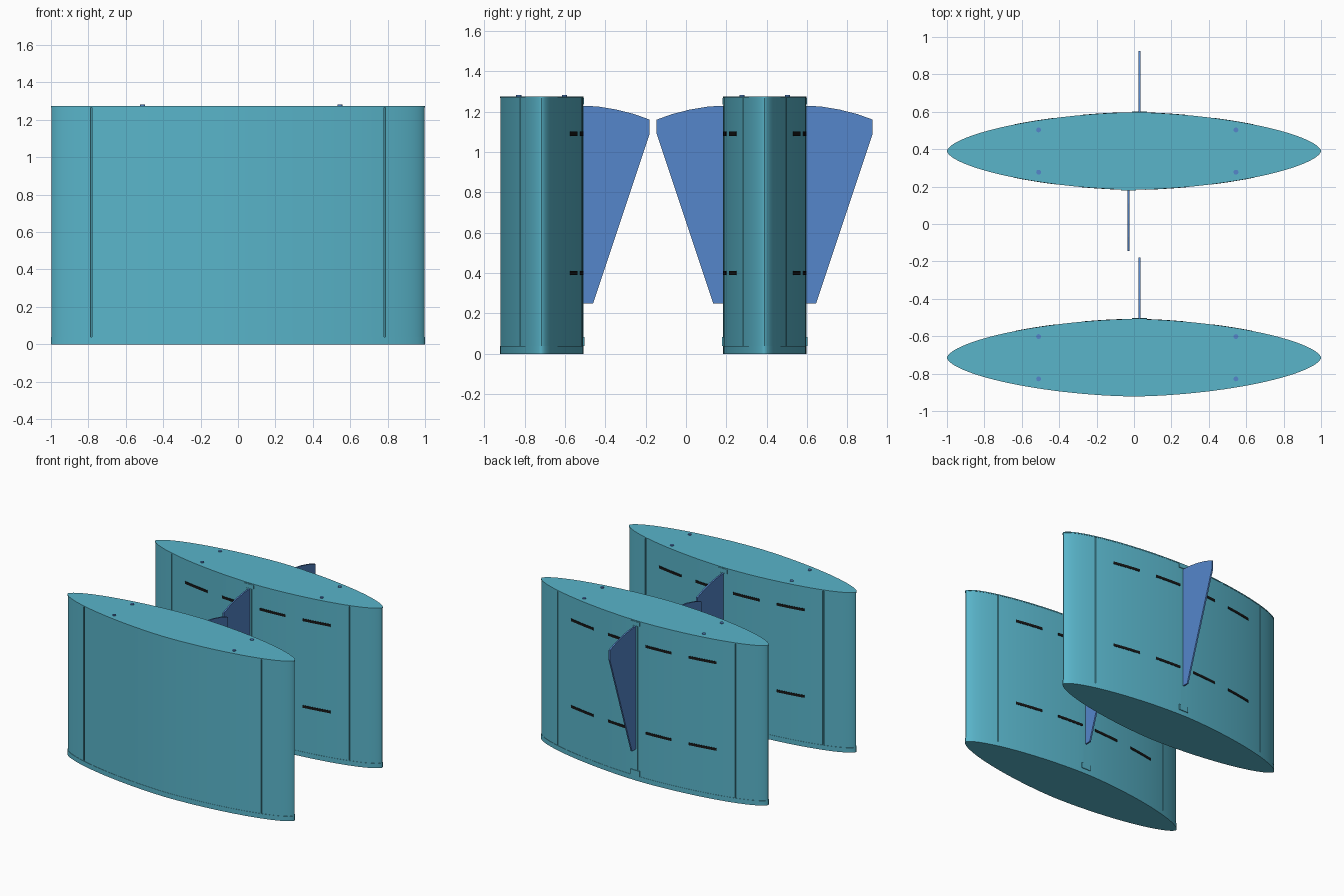
import bpy, math

if "Cube" in bpy.data.objects:
    bpy.data.objects.remove(bpy.data.objects["Cube"])


def material(name, rgb):
    m = bpy.data.materials.new(name)
    m.use_nodes = True
    m.diffuse_color = (*rgb, 1)
    m.node_tree.nodes["Principled BSDF"].inputs["Base Color"].default_value = (*rgb, 1)
    return m


TEAL = material("teal", (0.10, 0.46, 0.59))
BLUE = material("blue", (0.09, 0.24, 0.60))
BLACK = material("black", (0.008, 0.008, 0.008))


def prism(name, mat, outline, low, high, place, smooth=False):
    """Extrude a closed 2D outline from low to high; place maps (u, v, w) to xyz."""
    n = len(outline)
    verts = [place(u, v, w) for w in (low, high) for u, v in outline]
    faces = [tuple(reversed(range(n))), tuple(range(n, 2 * n))]
    faces += [(i, (i + 1) % n, n + (i + 1) % n, n + i) for i in range(n)]
    mesh = bpy.data.meshes.new(name)
    mesh.from_pydata(verts, [], faces)
    mesh.materials.append(mat)
    ob = bpy.data.objects.new(name, mesh)
    bpy.context.collection.objects.link(ob)
    bpy.ops.object.select_all(action="DESELECT")
    ob.select_set(True)
    bpy.context.view_layer.objects.active = ob
    bpy.ops.object.mode_set(mode="EDIT")
    bpy.ops.mesh.select_all(action="SELECT")
    bpy.ops.mesh.normals_make_consistent(inside=False)
    bpy.ops.object.mode_set(mode="OBJECT")
    if smooth:
        bpy.ops.object.shade_smooth_by_angle(angle=math.radians(25))
    return ob


def half_depth(x):
    return 0.207 * max(0, 1 - abs(x) ** 1.7) ** 0.6


def lens(inset, seam=None):
    """Pointed-oval plan outline, optionally notched at the end panel seams."""
    xs = [math.cos(math.pi * i / 56) for i in range(57)]
    if seam:
        xs = [x for x in xs if abs(abs(x) - seam) > 0.012]
        xs += [s * (seam + d) for s in (-1, 1) for d in (-0.004, -0.003, 0.003, 0.004)]
    xs.sort()
    side = []
    for x in xs:
        notch = 0.01 if seam and abs(abs(x) - seam) < 0.0035 else 0
        side.append((x * (1 - inset), max(0, half_depth(x) - inset - notch)))
    return side + [(x, -y) for x, y in reversed(side[1:-1])]


def box(u0, u1, v0, v1):
    return [(u0, v0), (u1, v0), (u1, v1), (u0, v1)]


FIN = [(0.18, 0.25), (0.255, 0.25), (0.535, 1.09), (0.535, 1.16),
       (0.46, 1.187), (0.37, 1.21), (0.28, 1.225), (0.18, 1.23)]


def hull(label, cy, fin_sides):
    flat = lambda u, v, w: (u, cy + v, w)
    prism(label + "_shell", TEAL, lens(0.002, 0.785), 0.038, 1.267, flat, True)
    prism(label + "_base_rim", TEAL, lens(0), 0, 0.038, flat, True)
    prism(label + "_lid", TEAL, lens(0), 1.267, 1.275, flat, True)

    # lid screws
    for x in (-0.51, 0.545):
        for y in (-0.113, 0.113):
            disc = [(x + 0.013 * math.cos(a * math.pi / 8), y + 0.013 * math.sin(a * math.pi / 8))
                    for a in range(16)]
            prism(label + "_lid_screw", BLUE, disc, 1.27, 1.281, flat)

    # finned sides are half-turn copies of each other
    for s in fin_sides:
        turned = lambda u, v, w: (s * u, cy + s * v, w)
        upright = lambda u, v, w: (s * (w + 0.03), cy + s * u, v)
        prism(label + "_fin", BLUE, FIN, -0.006, 0.006, upright)
        # fin mounting rail with its foot and top clip
        prism(label + "_fin_rail", TEAL, box(0.008, 0.052, 0.19, 0.207), 0.08, 1.23, turned)
        prism(label + "_fin_foot", TEAL, box(-0.01, 0.07, 0.19, 0.212), 0.038, 0.083, turned)
        prism(label + "_fin_clip", TEAL, box(-0.01, 0.07, 0.19, 0.21), 1.235, 1.267, turned)
        # two rows of dark slots following the curved wall
        for z in (0.4, 1.09):
            for x in (-0.53, -0.17, 0.17, 0.53):
                xs = [x - 0.11 + 0.22 * i / 8 for i in range(9)]
                strip = [(p, half_depth(p) + 0.001) for p in xs]
                strip += [(p, half_depth(p) - 0.007) for p in reversed(xs)]
                prism(label + "_slot", BLACK, strip, z - 0.01, z + 0.01, turned)


hull("front_hull", -0.715, (1,))
hull("rear_hull", 0.39, (1, -1))
